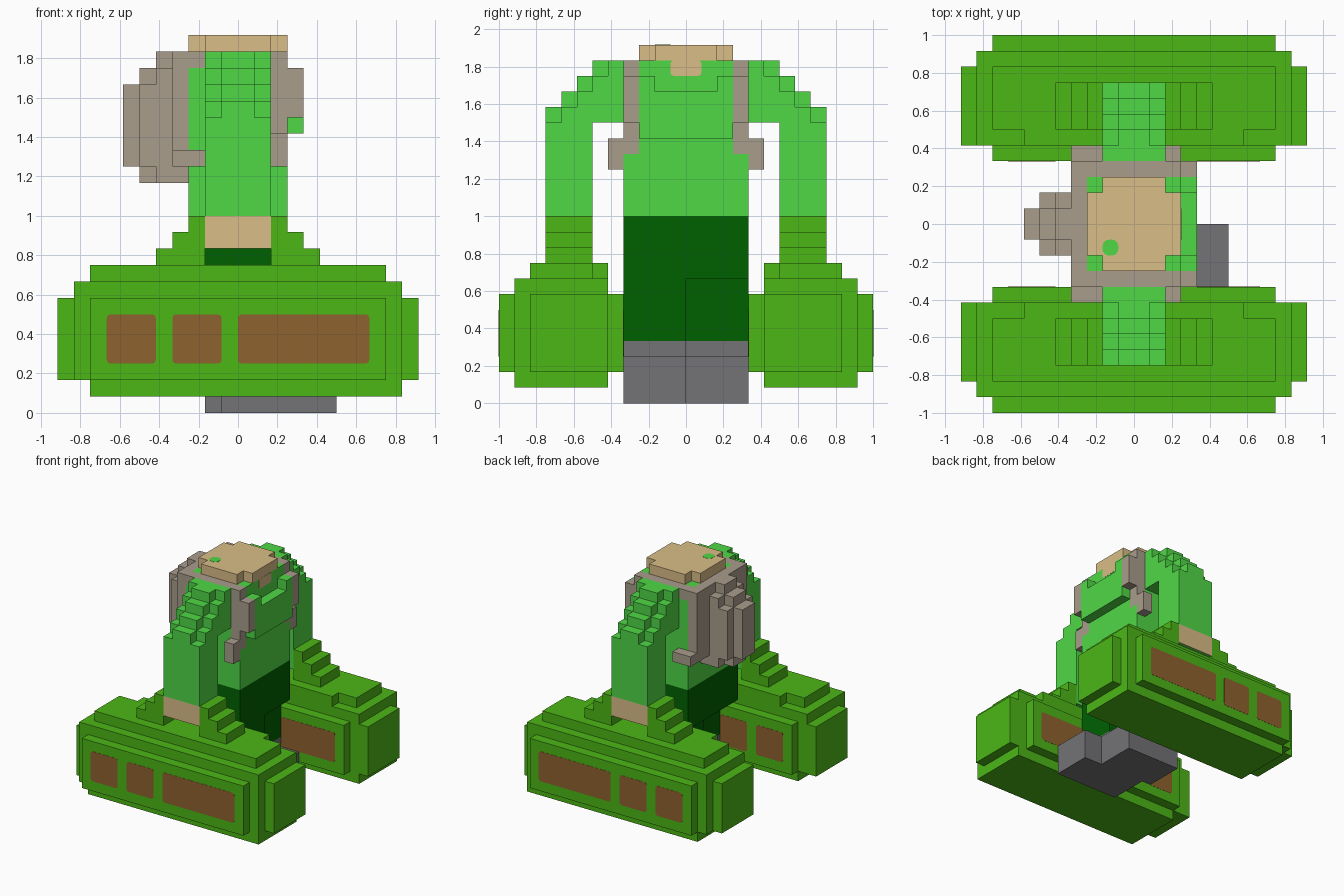
import bpy, bmesh, math
from mathutils import Matrix, Vector

if "Cube" in bpy.data.objects:
    bpy.data.objects.remove(bpy.data.objects["Cube"], do_unlink=True)

U = 1 / 12  # size of one block


def material(name, rgb):
    lin = [((c / 255 + 0.055) / 1.055) ** 2.4 if c > 10 else c / 255 / 12.92 for c in rgb] + [1.0]
    m = bpy.data.materials.new(name)
    m.use_nodes = True
    m.diffuse_color = lin
    bsdf = m.node_tree.nodes["Principled BSDF"]
    bsdf.inputs["Base Color"].default_value = lin
    bsdf.inputs["Roughness"].default_value = 0.8
    return m


OLIVE = material("olive green", (76, 183, 22))
BRIGHT = material("bright green", (79, 216, 70))
DARK = material("dark green", (0, 97, 1))
WOOD = material("brown", (142, 98, 47))
SKIN = material("tan", (218, 189, 135))
HAIR = material("grey brown", (169, 157, 140))
BOOT = material("grey", (115, 115, 118))


def finish(bm, name, mat):
    bmesh.ops.recalc_face_normals(bm, faces=bm.faces)
    me = bpy.data.meshes.new(name)
    bm.to_mesh(me)
    bm.free()
    me.materials.append(mat)
    ob = bpy.data.objects.new(name, me)
    bpy.context.collection.objects.link(ob)
    return ob


def part(name, mat, *boxes, mirror=False):
    """Boxes are (x0, x1, y0, y1, z0, z1) in blocks; mirror copies them to -y."""
    bm = bmesh.new()
    for x0, x1, y0, y1, z0, z1 in boxes:
        spans = [(y0, y1)] + ([(-y1, -y0)] if mirror else [])
        for a, b in spans:
            centre = Vector((x0 + x1, a + b, z0 + z1)) * U / 2
            size = Vector((x1 - x0, b - a, z1 - z0)) * U
            bmesh.ops.create_cube(
                bm, size=1, matrix=Matrix.Translation(centre) @ Matrix.Diagonal(size).to_4x4())
    return finish(bm, name, mat)


def plate(name, mat, u0, u1, v0, v1, place, r=0.25, thick=0.003):
    """Thin rounded rectangle; place(u, v) gives its points in blocks."""
    bm = bmesh.new()
    pts = []
    for i, (cu, cv) in enumerate(((u1 - r, v1 - r), (u0 + r, v1 - r),
                                  (u0 + r, v0 + r), (u1 - r, v0 + r))):
        for k in range(5):
            a = math.radians(90 * i + 22.5 * k)
            pts.append((cu + r * math.cos(a), cv + r * math.sin(a)))
    face = bm.faces.new([bm.verts.new(Vector(place(u, v)) * U) for u, v in pts])
    face.normal_update()
    n = face.normal.copy()
    out = bmesh.ops.extrude_face_region(bm, geom=[face])
    new = [g for g in out["geom"] if isinstance(g, bmesh.types.BMVert)]
    bmesh.ops.translate(bm, verts=new, vec=n * thick / 2)
    old = [v for v in bm.verts if v not in new]
    bmesh.ops.translate(bm, verts=old, vec=-n * thick / 2)
    return finish(bm, name, mat)


# Giant fists: stepped slabs, the same on both sides
part("fists", OLIVE,
     (-9, 10, 5, 11, 1, 2),
     (-9, 9, 4, 12, 2, 7), (-10, 10, 5, 11, 2, 7), (-11, 11, 5, 10, 2, 7),
     (-10, 10, 5, 11, 7, 8),
     (-9, 9, 6, 10, 8, 9), (-7, 7, 5, 6, 8, 9),
     mirror=True)

# Stepped supports beside each wrist
part("fist_steps", OLIVE,
     *[b for i in range(3) for b in ((2, 5 - i, 6, 9, 9 + i, 10 + i),
                                     (i - 5, -2, 6, 9, 9 + i, 10 + i))], mirror=True)

# Painted panels on the outer and inner fist faces
for y in (-12, -4, 4, 12):
    for i, (a, b) in enumerate(((-8, -5), (-4, -1), (0, 8))):
        plate(f"fist_panel_{y}_{i}", WOOD, a, b, 3, 6, lambda u, v, y=y: (u, y, v))

# Arms with a stair-stepped shoulder, and a skin patch on the outside of each wrist
part("wrists", SKIN, (-2, 2, 8.9, 9, 10, 12), mirror=True)
arm = [(-2, 2, 6, 8.9, 10, 12), (-2, 2, 6, 9, 12, 18),
       (-2, 2, 4, 6, 18, 21), (-1, 1, 4, 6, 21, 22), (-2, 2, 4, 5, 21, 22)]
for i in range(3):
    arm += [(-1, 1, 8 - i, 9 - i, 18, 19 + i)]
    if i:
        arm += [(-2, 2, 8 - i, 9 - i, 18, 18 + i)]
part("arms", BRIGHT, *arm, mirror=True)

# Boots, right foot stepping forward
part("right_boot", BOOT, (-1, 6, -4, 0, 0, 3), (-1, 3, -4, 0, 3, 4))
part("left_boot", BOOT, (-2, 4, 0, 4, 0, 3), (-2, 2, 0, 4, 3, 4))

# Trousers
part("trousers", DARK, (-3, 3, -4, 4, 8, 12), (-1, 3, -4, 0, 4, 8), (-2, 2, 0, 4, 4, 8))

# Torso, chest front and head
part("torso", BRIGHT, (-3, 3, -4, 4, 12, 16), (-3, 2, -4, 4, 16, 21), (2, 3, -3, 3, 16, 21))
part("chest_front", BRIGHT, (3, 4, -3, 3, 17, 20), (3, 4, -3, -2, 20, 21), (3, 4, 2, 3, 20, 21))
part("head", BRIGHT, (-3, 3, -3, 3, 21, 22))
part("head_top", SKIN, (-3, 3, -2, 2, 22, 23), (-2, 2, -3, 3, 22, 23))
plate("forehead", SKIN, -1, 1, 21, 22, lambda u, v: (3, u, v))
plate("head_dot", BRIGHT, -2, -1, -2, -1, lambda u, v: (u, v, 23), r=0.4)

# Hair framing the sides of the head
part("side_hair", HAIR,
     (-3, 3, 3, 4, 21, 22), (2, 3, 3, 4, 16, 21), (3, 4, 3, 4, 18, 21),
     (2, 3, 4, 5, 15, 17), (-4, -2, 4, 5, 15, 16),
     mirror=True)

# Back hair and ponytail, with a taller middle lock
part("back_hair", HAIR, (-4, -3, -4, 4, 15, 22))
part("ponytail", HAIR, (-5, -3, -1, 1, 14, 22), (-6, -5, -1, 1, 14, 21), (-7, -6, -1, 1, 15, 20))
part("ponytail_sides", HAIR, (-5, -3, 1, 2, 14, 21), (-6, -5, 1, 2, 15, 20), mirror=True)
